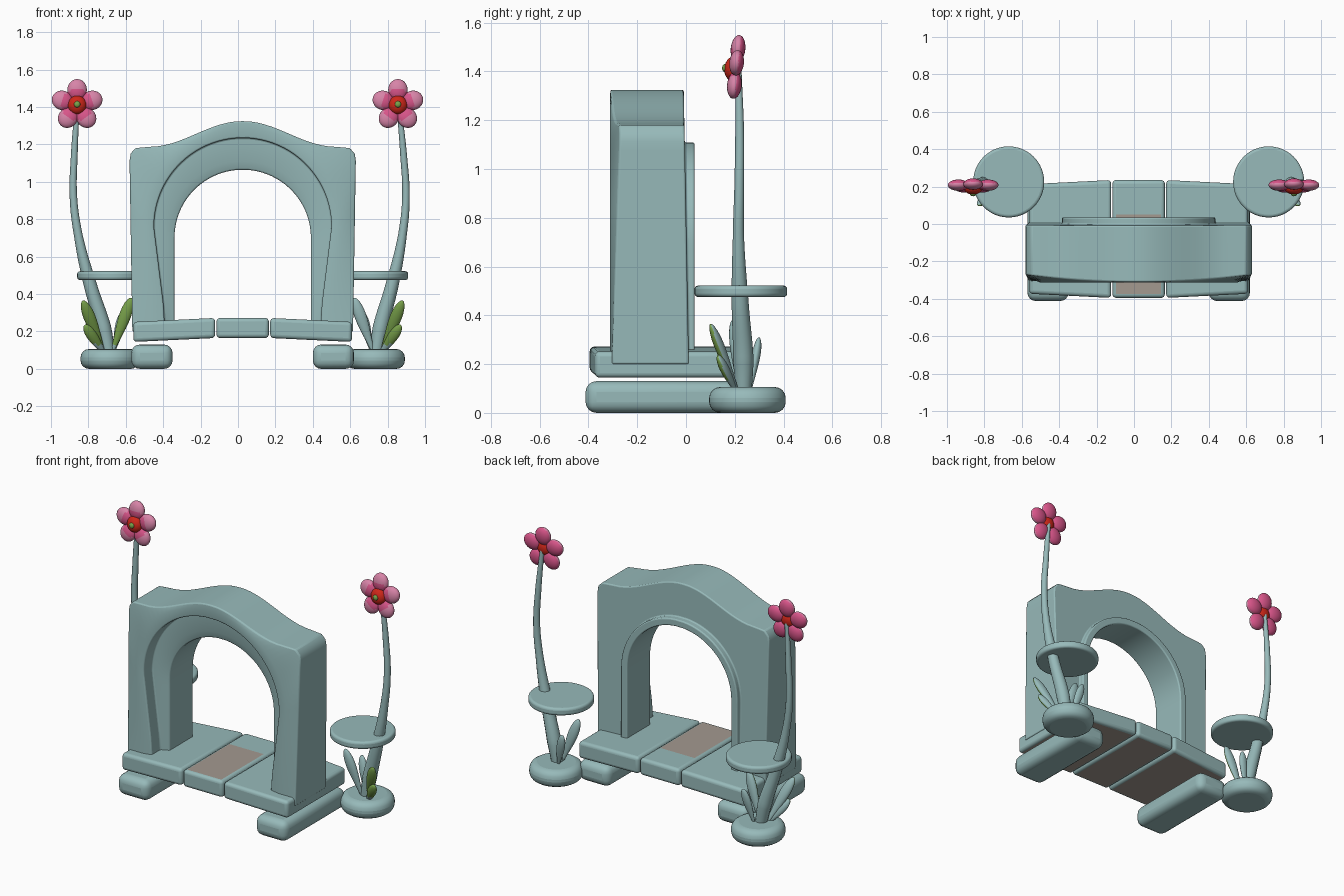
import bpy, bmesh, math
from mathutils import Vector, Matrix

if "Cube" in bpy.data.objects:
    bpy.data.objects.remove(bpy.data.objects["Cube"], do_unlink=True)

CX = 0.025  # mirror axis of the gate


def material(name, rgb):
    m = bpy.data.materials.new(name)
    m.use_nodes = True
    m.diffuse_color = (*rgb, 1)
    m.node_tree.nodes["Principled BSDF"].inputs["Base Color"].default_value = (*rgb, 1)
    return m


STONE = material("teal stone", (0.31, 0.49, 0.49))
TAN = material("warm grey", (0.37, 0.32, 0.28))
PINK = material("soft pink", (0.68, 0.23, 0.39))
ROSE = material("deep pink", (0.68, 0.09, 0.25))
RED = material("red", (0.62, 0.02, 0.01))
GREEN = material("leaf green", (0.19, 0.36, 0.07))


def finish(name, bm, mats=(STONE,), bevel=0, segments=4):
    bmesh.ops.recalc_face_normals(bm, faces=bm.faces)
    me = bpy.data.meshes.new(name)
    bm.to_mesh(me)
    bm.free()
    ob = bpy.data.objects.new(name, me)
    bpy.context.collection.objects.link(ob)
    for m in mats:
        me.materials.append(m)
    smooth(ob)
    if bevel:
        mod = ob.modifiers.new("Rounded edges", 'BEVEL')
        mod.width, mod.segments, mod.material = bevel, segments, 0
        mod.limit_method, mod.angle_limit = 'ANGLE', math.radians(38)
    return ob


def smooth(ob):
    bpy.ops.object.select_all(action='DESELECT')
    ob.select_set(True)
    bpy.context.view_layer.objects.active = ob
    bpy.ops.object.shade_smooth_by_angle(angle=math.radians(40))


def resample(pts, n):
    """Spread n points evenly along a polyline of (x, z) pairs."""
    pts = [Vector(p) for p in pts]
    lens = [0]
    for a, b in zip(pts, pts[1:]):
        lens.append(lens[-1] + (b - a).length)
    out, k = [], 0
    for i in range(n):
        d = lens[-1] * i / (n - 1)
        while k < len(pts) - 2 and lens[k + 1] < d:
            k += 1
        out.append(pts[k].lerp(pts[k + 1], (d - lens[k]) / (lens[k + 1] - lens[k])))
    return out


def mirrored(half):
    return half + [(-x, z) for x, z in reversed(half)]


def arch(foot, half, spring, top, z0=0.2):
    side = [(foot, z0), (foot + 0.15 * (half - foot), 0.35)]
    curve = [(half * math.cos(a), spring + (top - spring) * math.sin(a))
             for a in [math.pi / 2 * i / 20 for i in range(20)]]
    return mirrored(side + curve)


# Gate: matched arch outlines lofted around a stepped section
crown = [(x, 1.187 + 0.138 * 0.5 * (1 + math.cos(math.pi * x / 0.5)))
         for x in [0.5 - 0.025 * i for i in range(20)]]
body = mirrored([(0.59, 0.2), (0.605, 1.12), (0.598, 1.155), (0.575, 1.18)] + crown)
recess = arch(0.415, 0.475, 0.76, 1.235)
ring = arch(0.41, 0.41, 0.70, 1.11)
opening = arch(0.365, 0.365, 0.70, 1.065)


def front(x, z):
    return -0.31 + 0.04 * (z / 1.18) * (x / 0.605) ** 2


def back(x, z):
    return 0.015 - 0.022 * z / 1.2


def flat(y):
    return lambda x, z: y


section = [(body, front), (arch(0.48, 0.53, 0.80, 1.285), flat(-0.312)),
           (recess, flat(-0.305)), (recess, flat(-0.22)), (ring, flat(-0.215)),
           (opening, flat(-0.20)), (opening, flat(0.035)), (ring, flat(0.035)),
           (ring, back), (body, back)]
N = 81
bm = bmesh.new()
loops = [[bm.verts.new((CX + x, depth(x, z), z)) for x, z in resample(line, N)]
         for line, depth in section]
for a, b in zip(loops, loops[1:] + loops[:1]):
    for i in range(N - 1):
        bm.faces.new((a[i], a[i + 1], b[i + 1], b[i]))
for end in (0, -1):
    bm.faces.new([lp[end] for lp in loops])
finish("gate_arch", bm, bevel=0.016, segments=3)


def box(bm, lo, hi):
    lo, hi = Vector(lo), Vector(hi)
    bmesh.ops.create_cube(bm, size=1, matrix=Matrix.Translation((lo + hi) / 2)
                          @ Matrix.Diagonal((*(hi - lo), 1)))


# Floor slabs and feet
def slab(name, x0, x1, side):
    bm = bmesh.new()
    box(bm, (x0, -0.395, 0.165), (x1, 0.235, 0.272))
    if side == 0:
        bmesh.ops.bisect_plane(bm, geom=bm.verts[:] + bm.edges[:] + bm.faces[:],
                               plane_co=(0, 0.05, 0), plane_no=(0, 1, 0))
    bm.normal_update()
    for f in bm.faces:
        mid = f.calc_center_median()
        if f.normal.z < -0.9 or (side == 0 and f.normal.z > 0.9 and mid.y < 0.05):
            f.material_index = 1
    for v in bm.verts:  # outer ends drop and narrow
        if side and abs(v.co.x - CX) > 0.3:
            v.co.z -= 0.021
            v.co.y = -0.08 + (v.co.y + 0.08) * 0.93
    finish(name, bm, (STONE, TAN), 0.02)


slab("floor_slab_middle", -0.115, 0.165, 0)
slab("floor_slab_right", -0.56, -0.122, -1)
slab("floor_slab_left", 0.172, 0.61, 1)


def disc(name, x, y, z0, z1, r, bevel):
    bm = bmesh.new()
    bmesh.ops.create_cone(bm, cap_ends=True, segments=48, radius1=r, radius2=r, depth=z1 - z0,
                          matrix=Matrix.Translation((x, y, (z0 + z1) / 2)))
    finish(name, bm, bevel=bevel)


def ball(bm, matrix, u=24, v=14):
    return bmesh.ops.create_uvsphere(bm, u_segments=u, v_segments=v, radius=1, matrix=matrix)["verts"]


def leaf(name, base, tip, width, green):
    base, tip = Vector(base), Vector(tip)
    axis = tip - base
    bm = bmesh.new()
    ball(bm, Matrix.Identity(4))
    for v in bm.verts:  # narrow stalk, wide blade
        k = 0.68 + 0.32 * math.sin(v.co.z * math.pi / 2)
        v.co = (v.co.x * k * width, v.co.y * k * width * 0.65, v.co.z * axis.length / 2)
    z = axis.normalized()
    x = Vector((0, 1, 0)).cross(z).normalized()
    rot = Matrix((x, z.cross(x), z)).transposed().to_4x4()
    bm.transform(Matrix.Translation((base + tip) / 2) @ rot)
    bm.normal_update()
    for f in bm.faces:
        if green and f.normal.y < 0.1 and f.calc_center_median().z > 0.13:
            f.material_index = 1
    finish(name, bm, (STONE, GREEN))


def stem(name, pts):
    cu = bpy.data.curves.new(name, 'CURVE')
    cu.dimensions, cu.bevel_depth, cu.bevel_resolution, cu.use_fill_caps = '3D', 1, 4, True
    sp = cu.splines.new('BEZIER')
    sp.bezier_points.add(len(pts) - 1)
    for bp, (x, y, z, r) in zip(sp.bezier_points, pts):
        bp.co, bp.radius = (x, y, z), r
        bp.handle_left_type = bp.handle_right_type = 'AUTO'
    ob = bpy.data.objects.new(name, cu)
    bpy.context.collection.objects.link(ob)
    cu.materials.append(STONE)
    bpy.ops.object.select_all(action='DESELECT')
    ob.select_set(True)
    bpy.context.view_layer.objects.active = ob
    bpy.ops.object.convert(target='MESH')
    smooth(bpy.context.view_layer.objects.active)


def flower(side, x):
    place = Matrix.Translation((x, 0.205, 1.41)) @ Matrix.Rotation(-0.1, 4, 'X')
    bm = bmesh.new()
    for k in range(5):
        turn = Matrix.Rotation(k * math.tau / 5, 4, 'Y')
        ball(bm, turn @ Matrix.Translation((0, 0, 0.083)) @ Matrix.Diagonal((0.052, 0.03, 0.057, 1)))
    bm.normal_update()
    for f in bm.faces:
        c = f.calc_center_median()
        if math.hypot(c.x, c.z) < 0.085 or f.normal.y > 0.45:
            f.material_index = 1
    bm.transform(place)
    finish("petals_" + side, bm, (PINK, ROSE))
    for part, mat, y, r, t in (("flower_heart_", RED, -0.012, 0.05, 0.036),
                               ("flower_pip_", GREEN, -0.045, 0.017, 0.012)):
        bm = bmesh.new()
        ball(bm, place @ Matrix.Translation((0, y, 0)) @ Matrix.Diagonal((r, t, r, 1)))
        finish(part + side, bm, (mat,))


# Feet, pots, tables, leaves, stems and flowers on both sides
stalk = [(-0.69, 0.235, 0.08, 0.034), (-0.72, 0.235, 0.22, 0.042), (-0.79, 0.222, 0.45, 0.035),
         (-0.855, 0.215, 0.72, 0.023), (-0.88, 0.218, 0.92, 0.02),
         (-0.875, 0.22, 1.15, 0.018), (-0.86, 0.215, 1.4, 0.013)]
leaves = [((-0.71, 0.22, 0.07), (-0.83, 0.10, 0.365), 0.04, True),
          ((-0.70, 0.22, 0.06), (-0.82, 0.13, 0.235), 0.036, True),
          ((-0.68, 0.22, 0.07), (-0.57, 0.19, 0.38), 0.04, False),
          ((-0.67, 0.26, 0.07), (-0.61, 0.30, 0.31), 0.034, False)]
for side, s in (("right", 1), ("left", -1)):
    def mx(x):
        return x if s == 1 else 2 * CX - x

    bm = bmesh.new()
    box(bm, (min(mx(-0.57), mx(-0.35)), -0.412, 0), (max(mx(-0.57), mx(-0.35)), 0.21, 0.13))
    finish("foot_" + side, bm, bevel=0.045)
    disc("pot_" + side, mx(-0.685), 0.252, 0, 0.106, 0.157, 0.045)
    disc("table_" + side, mx(-0.67), 0.225, 0.475, 0.522, 0.19, 0.015)
    for i, (base, tip, w, green) in enumerate(leaves):
        leaf(f"leaf_{side}_{i + 1}", (mx(base[0]), *base[1:]), (mx(tip[0]), *tip[1:]), w,
             green or (s == 1 and i == 2))
    lean = 0 if s == 1 else 0.035
    stem("stem_" + side, [(mx(x) - lean * z, y, z, r) for x, y, z, r in stalk])
    flower(side, -0.86 if s == 1 else 0.855)
